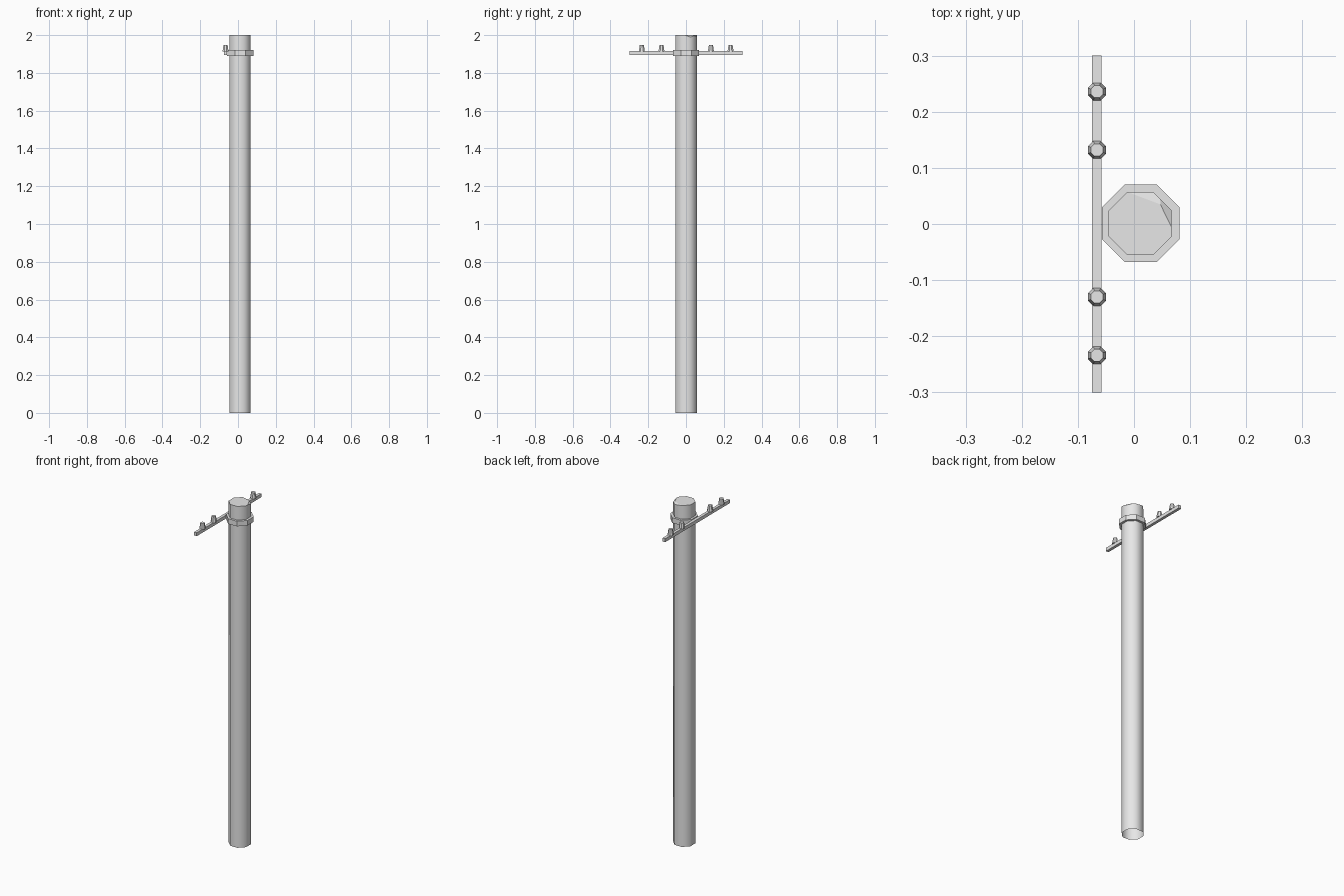
import bpy, bmesh
from math import pi, cos
from mathutils import Matrix, Vector

cube = bpy.data.objects.get("Cube")
if cube:
    bpy.data.objects.remove(cube, do_unlink=True)

grey = bpy.data.materials.new("plain_grey")
grey.use_nodes = True
colour = (0.8, 0.8, 0.8, 1)
grey.diffuse_color = colour
grey.node_tree.nodes["Principled BSDF"].inputs["Base Color"].default_value = colour


def add_object(name, bm):
    bmesh.ops.recalc_face_normals(bm, faces=bm.faces)
    mesh = bpy.data.meshes.new(name)
    bm.to_mesh(mesh)
    bm.free()
    mesh.materials.append(grey)
    obj = bpy.data.objects.new(name, mesh)
    bpy.context.collection.objects.link(obj)
    return obj


def octagon(x, y, z0, z1, r0, r1):
    """Eight-sided prism; r0 and r1 are measured to the flats."""
    bm = bmesh.new()
    k = 1 / cos(pi / 8)
    place = Matrix.Translation((x, y, (z0 + z1) / 2)) @ Matrix.Rotation(pi / 8, 4, "Z")
    bmesh.ops.create_cone(bm, cap_ends=True, segments=8, radius1=r0 * k,
                          radius2=r1 * k, depth=z1 - z0, matrix=place)
    return bm


# Pole, with two chips sliced off one top corner
CX, CY = 0.011, 0.001
bm = octagon(CX, CY, 0, 2, 0.056, 0.056)
back, inner, side = Vector((-0.012, 0.057, 2)), Vector((0.047, 0.035, 2)), Vector((0.067, -0.006, 2))
for a, b, slope in ((back, inner, 0.35), (inner, side, 0.8)):
    along = b - a
    outward = Vector((-along.y, along.x, 0)).normalized()
    normal = (outward * slope + Vector((0, 0, 1))).normalized()
    cut = bmesh.ops.bisect_plane(bm, geom=bm.verts[:] + bm.edges[:] + bm.faces[:],
                                 dist=1e-5, plane_co=a, plane_no=normal, clear_outer=True)
    rim = [e for e in bm.edges if e.is_boundary]
    bmesh.ops.holes_fill(bm, edges=rim, sides=0)
# The foot of the pole is open
bmesh.ops.recalc_face_normals(bm, faces=bm.faces)
foot = [f for f in bm.faces if f.calc_center_median().z < 0.01]
bmesh.ops.delete(bm, geom=foot, context="FACES_ONLY")
pole = add_object("pole", bm)
bpy.ops.object.select_all(action="DESELECT")
pole.select_set(True)
bpy.context.view_layer.objects.active = pole
bpy.ops.object.shade_smooth_by_angle(angle=pi / 180 * 50)
for f in pole.data.polygons:
    if f.normal.z > 0.3:
        f.use_smooth = False

# Collar clamped around the pole
add_object("collar", octagon(CX + 0.001, CY, 1.89, 1.92, 0.069, 0.069))

# Crossbar
BAR_X = -0.066
bm = bmesh.new()
bmesh.ops.create_cube(bm, size=1, matrix=Matrix.Translation((BAR_X, 0, 1.905))
                      @ Matrix.Diagonal((0.017, 0.6, 0.02, 1)))
add_object("crossbar", bm)

# Insulators standing on the crossbar
for y in (-0.234, -0.13, 0.132, 0.236):
    add_object("insulator", octagon(BAR_X, y, 1.913, 1.947, 0.016, 0.011))
